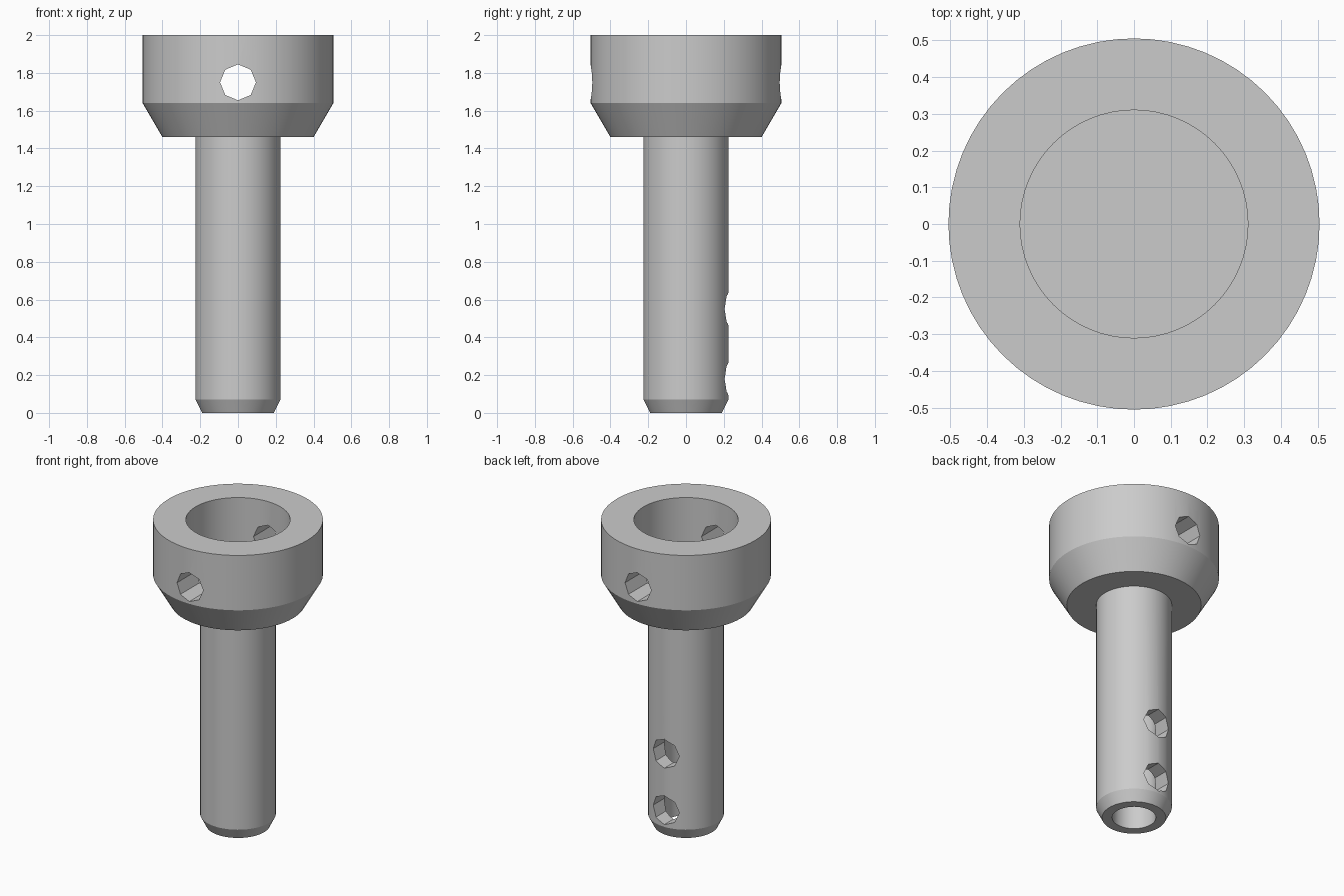
import bpy, bmesh, math
from mathutils import Matrix

default = bpy.data.objects.get("Cube")
if default:
    bpy.data.objects.remove(default, do_unlink=True)

GREY = (0.6, 0.6, 0.6, 1)
metal = bpy.data.materials.new("grey metal")
metal.use_nodes = True
metal.diffuse_color = GREY
metal.node_tree.nodes["Principled BSDF"].inputs["Base Color"].default_value = GREY


def add_object(name, bm):
    mesh = bpy.data.meshes.new(name)
    bm.to_mesh(mesh)
    bm.free()
    mesh.materials.append(metal)
    obj = bpy.data.objects.new(name, mesh)
    bpy.context.collection.objects.link(obj)
    return obj


def lathe(name, profile, steps=64):
    """Turn a (radius, height) profile around the z axis."""
    bm = bmesh.new()
    verts = [bm.verts.new((r, 0, z)) for r, z in profile]
    edges = [bm.edges.new(pair) for pair in zip(verts, verts[1:])]
    bmesh.ops.spin(bm, geom=verts + edges, cent=(0, 0, 0), axis=(0, 0, 1),
                   angle=math.tau, steps=steps, use_merge=True)
    bmesh.ops.remove_doubles(bm, verts=bm.verts, dist=1e-4)
    bmesh.ops.recalc_face_normals(bm, faces=bm.faces)
    return add_object(name, bm)


def drill(target, z, y_start, y_end, radius=0.095):
    """Cut an eight-sided hole along y."""
    bm = bmesh.new()
    place = (Matrix.Translation((0, (y_start + y_end) / 2, z))
             @ Matrix.Rotation(math.pi / 2, 4, 'X'))
    bmesh.ops.create_cone(bm, cap_ends=True, segments=8, radius1=radius,
                          radius2=radius, depth=y_end - y_start, matrix=place)
    cutter = add_object("hole_cutter", bm)
    cutter.hide_render = True
    mod = target.modifiers.new("hole", 'BOOLEAN')
    mod.operation = 'DIFFERENCE'
    mod.solver = 'EXACT'
    mod.object = cutter
    bpy.context.view_layer.objects.active = target
    bpy.ops.object.modifier_apply(modifier=mod.name)
    bpy.data.objects.remove(cutter, do_unlink=True)


# Head: tapered collar with a blind socket and a cross hole
head = lathe("head", [(0, 1.46), (0.4, 1.46), (0.505, 1.64), (0.505, 2),
                      (0.31, 2), (0.31, 1.63), (0, 1.63)])
drill(head, 1.75, -0.7, 0.7)

# Shaft: chamfered tip, blind bore, two holes through the back wall
shaft = lathe("shaft", [(0, 0.8), (0.13, 0.8), (0.13, 0), (0.19, 0),
                        (0.225, 0.07), (0.225, 1.46), (0, 1.46)])
for height in (0.18, 0.55):
    drill(shaft, height, 0.03, 0.4)

# Smooth the turned surfaces, keep the rims sharp
for part in (head, shaft):
    bpy.ops.object.select_all(action='DESELECT')
    part.select_set(True)
    bpy.context.view_layer.objects.active = part
    bpy.ops.object.shade_smooth_by_angle(angle=math.radians(25))
